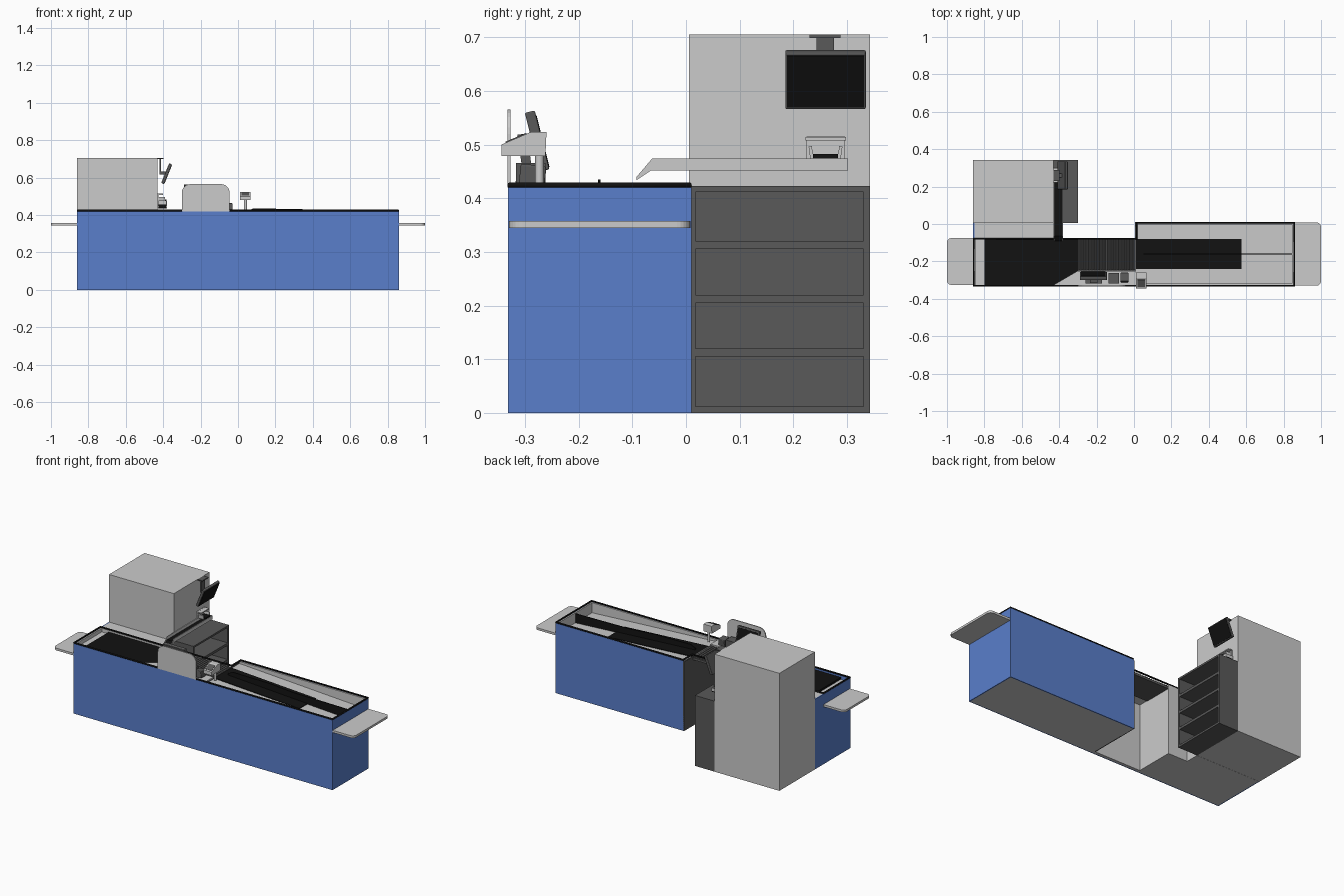
import bpy, math
from mathutils import Matrix, Vector

if "Cube" in bpy.data.objects:
    bpy.data.objects.remove(bpy.data.objects["Cube"])


def mat(name, c):
    m = bpy.data.materials.new(name)
    m.diffuse_color = (*c, 1)
    m.use_nodes = True
    m.node_tree.nodes["Principled BSDF"].inputs["Base Color"].default_value = m.diffuse_color
    return m


BLUE = mat("blue_panel", (0.10, 0.21, 0.60))
DARK = mat("dark_grey", (0.10, 0.10, 0.10))
BLACK = mat("black", (0.006, 0.006, 0.006))


def mesh(name, verts, faces, m=None):
    me = bpy.data.meshes.new(name)
    me.from_pydata(verts, [], faces)
    ob = bpy.data.objects.new(name, me)
    bpy.context.collection.objects.link(ob)
    if m:
        me.materials.append(m)
    return ob


def prism(name, pts, axis, a, b, m=None):
    """Extrude a 2D counter-clockwise or clockwise outline along an axis."""
    def put(p, t):
        v = list(p)
        v.insert("xyz".index(axis), t)
        return v
    area = sum(p[0] * q[1] - q[0] * p[1] for p, q in zip(pts, pts[1:] + pts[:1]))
    if (area > 0) == (axis == "y"):
        pts = pts[::-1]
    n = len(pts)
    verts = [put(p, a) for p in pts] + [put(p, b) for p in pts]
    faces = [tuple(range(n))[::-1], tuple(range(n, 2 * n))]
    faces += [(i, (i + 1) % n, (i + 1) % n + n, i + n) for i in range(n)]
    return mesh(name, verts, faces, m)


def box(name, x, y, z, m=None, rot=None, bevel=0):
    """Box from (min, max) pairs, optionally tilted about its centre."""
    pts = [(x[0], y[0]), (x[1], y[0]), (x[1], y[1]), (x[0], y[1])]
    ob = prism(name, pts, "z", z[0], z[1], m)
    c = Vector([sum(p) / 2 for p in (x, y, z)])
    ob.data.transform(Matrix.Translation(-c))
    if rot:
        ob.data.transform(Matrix.Rotation(math.radians(rot[1]), 4, rot[0]))
    ob.location = c
    if bevel:
        b = ob.modifiers.new("bevel", "BEVEL")
        b.width, b.segments = bevel, 3
    return ob


def rounded(x0, x1, y0, y1, r, corners):
    """Rectangle outline with chosen corners rounded (order: BL, BR, TR, TL)."""
    pts = []
    for i, (cx, cy) in enumerate([(x0, y0), (x1, y0), (x1, y1), (x0, y1)]):
        if i not in corners:
            pts.append((cx, cy))
            continue
        ox = cx + (r if cx == x0 else -r)
        oy = cy + (r if cy == y0 else -r)
        for k in range(7):
            t = math.radians(180 + 90 * i + 15 * k)
            pts.append((ox + r * math.cos(t), oy + r * math.sin(t)))
    return pts


# Blue outer panels
box("front_panel", (-.86, .86), (-.332, -.326), (0, .42), BLUE)
box("right_end_panel", (.854, .86), (-.326, .01), (0, .42), BLUE)
box("right_back_panel", (.01, .854), (.004, .01), (0, .42), BLUE)
box("left_end_panel", (-.86, -.854), (-.326, .005), (0, .42), BLUE)

# Right bagging section: core, inner walls, sloping floor
box("right_core", (.01, .854), (-.326, .004), (0, .34))
box("right_inner_front", (.01, .854), (-.326, -.318), (.34, .42))
box("right_inner_back", (.01, .854), (-.004, .004), (.34, .42))
box("right_inner_end", (.846, .854), (-.318, -.004), (.34, .42))
box("right_dark_end", (.005, .012), (-.31, .01), (0, .415), DARK)
prism("bagging_slope", [(.012, .34), (.846, .34), (.846, .36), (.012, .408)],
      "y", -.318, -.004)
prism("bagging_belt", [(.012, .405), (.575, .372), (.575, .379), (.012, .412)],
      "y", -.24, -.08, BLACK)
prism("bagging_divider", [(.05, .40), (.846, .36), (.846, .415), (.48, .42),
      (.33, .432), (.08, .435), (.05, .42)], "y", -.164, -.159, BLACK)

# Left conveyor section
box("left_core", (-.854, -.30), (-.326, -.075), (0, .398))
box("left_inner_end", (-.854, -.846), (-.326, -.075), (.398, .42))
box("left_inner_back", (-.846, -.30), (-.083, -.075), (.398, .42))
prism("conveyor_belt", [(-.80, -.326), (-.43, -.326), (-.30, -.25), (-.30, -.083),
      (-.80, -.083)], "z", .398, .410, BLACK)
box("counter_filler", (-.854, -.43), (-.075, .005), (0, .42))

# Middle cashier section: front board, deck and scanning rollers
box("middle_front_board", (-.30, .012), (-.326, -.31), (0, .42))
prism("front_ledge", [(-.43, -.326), (.012, -.326), (.012, -.25), (-.30, -.25)],
      "z", .399, .421)
box("roller_deck", (-.30, .012), (-.25, -.075), (.395, .408), DARK)
for i in range(21):
    bpy.ops.mesh.primitive_cylinder_add(vertices=12, radius=.006, depth=.165,
        location=(-.291 + i * .0146, -.1635, .411), rotation=(math.pi / 2, 0, 0))
    ob = bpy.context.object
    ob.name = "roller"
    ob.data.materials.append(DARK)
    bpy.ops.object.shade_smooth_by_angle()

# Black bumper rim around the counter outline
cu = bpy.data.curves.new("bumper_rim", "CURVE")
cu.dimensions = "3D"
cu.bevel_depth, cu.bevel_resolution = .0055, 2
path = [(.014, .007), (.857, .007), (.857, -.329), (-.857, -.329), (-.857, -.079),
        (.014, -.079)]
sp = cu.splines.new("POLY")
sp.points.add(len(path) - 1)
for p, (x, y) in zip(sp.points, path):
    p.co = (x, y, .424, 1)
sp.use_cyclic_u = True
cu.materials.append(BLACK)
bpy.context.collection.objects.link(bpy.data.objects.new("bumper_rim", cu))

# End shelves with rounded outer corners
prism("left_shelf", rounded(-1, -.86, -.326, -.075, .025, (0, 3)), "z", .345, .358)
prism("right_shelf", rounded(.86, 1, -.33, .008, .025, (1, 2)), "z", .345, .358)

# Tall cabinet and open shelving beside it
box("tall_cabinet", (-.86, -.43), (.006, .343), (0, .705))
box("shelving_back", (-.43, -.42), (.006, .343), (0, .423), DARK)
for y in ((.006, .018), (.331, .343)):
    box("shelving_side", (-.42, -.30), y, (0, .423), DARK)
for z in ((0, .012), (.105, .120), (.205, .220), (.305, .320), (.412, .423)):
    box("shelving_board", (-.42, -.30), (.018, .331), z, DARK)

# Side tray on the cabinet wall with a sloping mouth
side = [(.302, .452), (-.065, .452), (-.092, .434), (-.092, .440), (-.063, .474), (.302, .474)]
for x in ((-.430, -.426), (-.384, -.380)):
    prism("tray_side", side, "x", *x)
prism("tray_floor", [(.302, .452), (-.065, .452), (-.092, .434), (-.092, .438),
      (-.065, .457), (.302, .457)], "x", -.426, -.384, BLACK)
box("tray_end", (-.426, -.384), (.298, .302), (.457, .474))

# Small receipt unit above the tray
box("receipt_base", (-.428, -.382), (.237, .283), (.474, .482), BLACK)
for y, a in ((.233, 8), (.287, -8)):
    box("receipt_side", (-.428, -.39), (y - .003, y + .003), (.474, .497), None, ("X", a))
box("receipt_back", (-.43, -.424), (.225, .296), (.474, .515))
box("receipt_ledge", (-.43, -.40), (.223, .298), (.508, .514))

# Customer screen on an arm
box("screen_mount", (-.43, -.398), (.23, .288), (.699, .705), DARK)
box("screen_post", (-.419, -.411), (.243, .276), (.625, .70), DARK)
box("screen_arm", (-.419, -.385), (.248, .271), (.617, .633), DARK)
box("screen_frame", (-.390, -.374), (.185, .335), (.564, .678), DARK, ("Y", 22), .003)
box("screen_glass", (-.3755, -.3725), (.188, .332), (.569, .673), BLACK, ("Y", 22)
    ).location = (-.3742, .26, .6178)

# Rounded privacy panel
prism("privacy_panel", rounded(-.30, -.045, .42, .565, .045, (2, 3)), "y", -.333, -.327)

# Cashier monitor and small devices behind the panel
box("monitor_base", (-.26, -.17), (-.318, -.262), (.421, .432), DARK)
box("monitor_stand", (-.235, -.195), (-.308, -.290), (.43, .52), DARK, ("X", 8))
box("cashier_monitor", (-.29, -.145), (-.287, -.268), (.45, .563), DARK, ("X", 14), .003)
box("monitor_glass", (-.283, -.152), (-.2685, -.2665), (.457, .556), BLACK, ("X", 14))
box("cash_printer", (-.135, -.08), (-.317, -.262), (.421, .466), DARK)
box("hand_scanner", (-.072, -.03), (-.31, -.262), (.421, .462), DARK, ("X", -6), .004)

# Card terminal on a pole
bpy.ops.mesh.primitive_cylinder_add(vertices=16, radius=.008, depth=.07,
                                    location=(.04, -.273, .455))
bpy.context.object.name = "terminal_pole"
bpy.ops.object.shade_smooth_by_angle()
prism("card_terminal", [(-.344, .479), (-.262, .479), (-.260, .523), (-.29, .523),
      (-.344, .500)], "x", .012, .066)
box("terminal_keypad", (.018, .06), (-.338, -.296), (.5105, .5135), DARK, ("X", 23))
